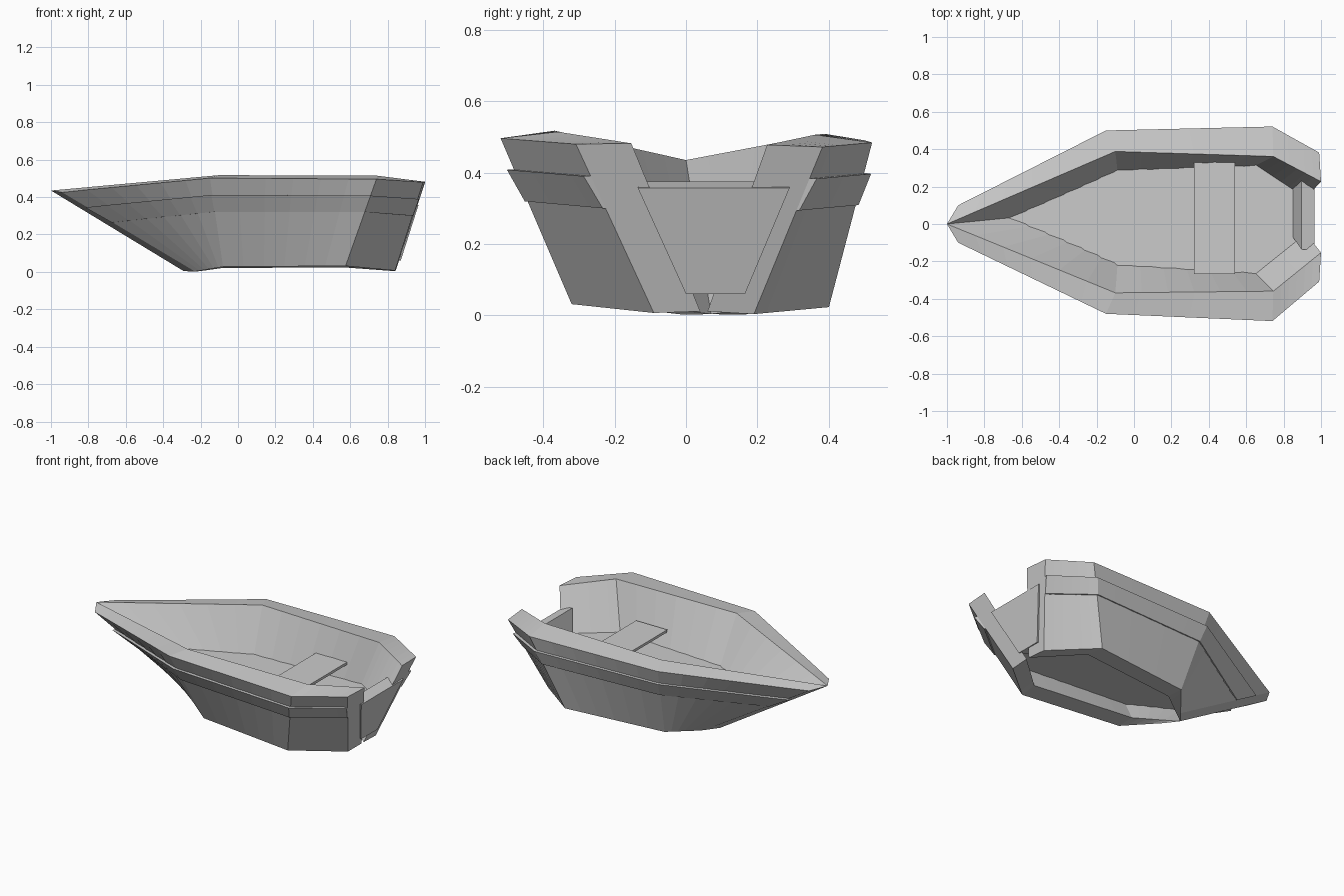
import bpy
import bmesh
from mathutils import Vector

if "Cube" in bpy.data.objects:
    bpy.data.objects.remove(bpy.data.objects["Cube"])

# Four stations from bow to stern: x, half width, z of the hull wall edges
INNER_TOP = [(-1.0, 0.0, .435), (-.10, .378, .513), (.745, .36, .51), (1.0, .19, .48)]
INNER_LOW = [(-.29, 0.0, .004), (-.08, .165, .03), (.585, .24, .035), (.845, .01, .012)]
OUTER_TOP = [(-.94, .10, .425), (-.15, .49, .496), (.74, .52, .49), (.99, .345, .476)]
OUTER_LOW = [(-.23, .075, .002), (-.08, .28, .025), (.575, .36, .028), (.84, .14, .006)]
# The hull leans a little, so its centre line shifts along y
CENTRE_TOP = [0.0, .01, .001, .037]
CENTRE_LOW = [.07, .05, .04, .05]
ROLL = .0115
STEPS = 6
# Fine positions along the hull: station number and blend to the next
SPOTS = [i + k / STEPS for i in range(3) for k in range(STEPS)] + [3.0]


def make(name, verts, faces):
    me = bpy.data.meshes.new(name)
    me.from_pydata([tuple(v) for v in verts], [], faces)
    bm = bmesh.new()
    bm.from_mesh(me)
    bmesh.ops.recalc_face_normals(bm, faces=bm.faces)
    bm.to_mesh(me)
    bm.free()
    ob = bpy.data.objects.new(name, me)
    bpy.context.collection.objects.link(ob)
    return ob


def edge_point(row, centre, s, side):
    """Point along a hull edge at position s (0 bow to 3 stern)."""
    i = min(int(s), 2)
    pts = [Vector((row[j][0], centre[j] + side * row[j][1], row[j][2])) for j in (i, i + 1)]
    return pts[0].lerp(pts[1], s - i)


def wall(inner, s, f, side):
    """Point on a wall surface, fraction f from rim to bottom."""
    top, low = (INNER_TOP, INNER_LOW) if inner else (OUTER_TOP, OUTER_LOW)
    p = edge_point(top, CENTRE_TOP, s, side).lerp(edge_point(low, CENTRE_LOW, s, side), f)
    p.z -= ROLL * (p.y if s > 0 else 0)
    return p


def wall_at_height(s, z, side):
    a, b = wall(True, s, 0, side), wall(True, s, 1, side)
    return a.lerp(b, (a.z - z) / (a.z - b.z))


def strip(name, rings):
    """Closed solid swept through four-point rings."""
    verts = [p for r in rings for p in r]
    n = len(rings)
    faces = [(0, 1, 2, 3), tuple(4 * (n - 1) + k for k in (3, 2, 1, 0))]
    for i in range(n - 1):
        for k in range(4):
            m = (k + 1) % 4
            faces.append((4*i + k, 4*i + m, 4*i + 4 + m, 4*i + 4 + k))
    return make(name, verts, faces)


for label, side in (("left", 1), ("right", -1)):
    # Thick hull wall
    strip("hull_wall_" + label, [
        [wall(True, s, 0, side), wall(False, s, 0, side),
         wall(False, s, 1, side), wall(True, s, 1, side)] for s in SPOTS])
    # Raised plank along the outside
    rings = []
    for s in SPOTS:
        a, b = wall(False, s, .19, side), wall(False, s, .38, side)
        push = Vector((-.012 + .006 * s, side * .02, 0))
        rings.append([a - push * .5, a + push, b + push * .4, b - push * .5])
    strip("side_plank_" + label, rings)

# Floor slab fitted between the walls
FLOOR_TOP, FLOOR_LOW = .235, .15
rings = [[wall_at_height(s, z, side) for z, side in
          ((FLOOR_TOP, 1), (FLOOR_TOP, -1), (FLOOR_LOW, -1), (FLOOR_LOW, 1))]
         for s in SPOTS]
strip("floor", rings)

# Thin bench across the hull
strip("bench", [[(x, -.268, .338), (x, .335, .338), (x, .33, .322), (x, -.262, .322)]
                for x in (.32, .54)])

# Tapered stern board
strip("stern_board", [
    [(x, -.135, z), (x, .29, z), (x - .095, .165, z - .297), (x - .095, .0, z - .297)]
    for x, z in ((.965, .357), (.895, .375))])
